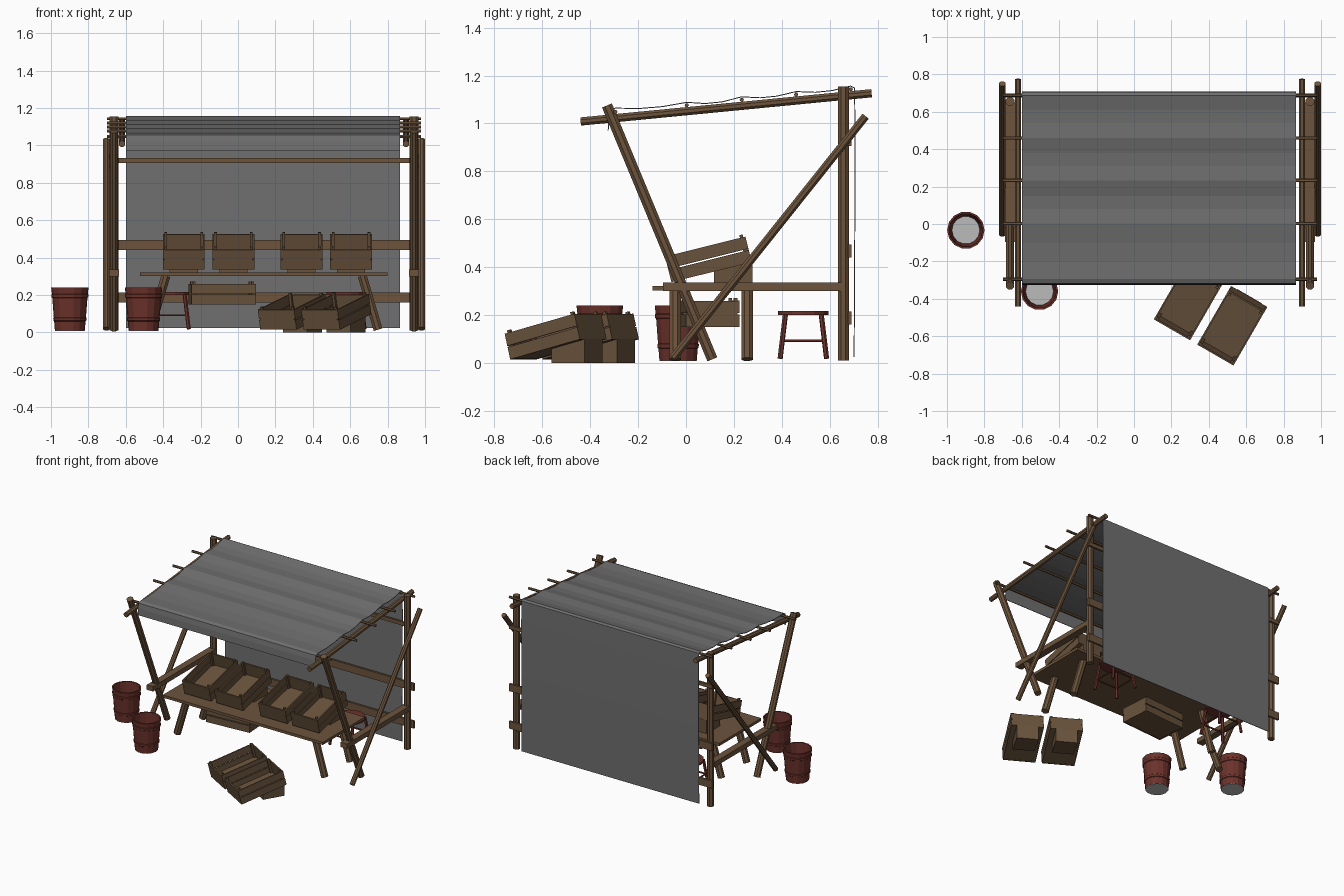
import bpy, bmesh, math
from mathutils import Vector, Matrix

if "Cube" in bpy.data.objects:
    bpy.data.objects.remove(bpy.data.objects["Cube"])

CX = 0.139  # symmetry plane of the stall


def material(name, col):
    m = bpy.data.materials.new(name)
    m.diffuse_color = (*col, 1)
    m.use_nodes = True
    m.node_tree.nodes["Principled BSDF"].inputs["Base Color"].default_value = m.diffuse_color
    return m


LOG = material("log brown", (0.15, 0.088, 0.045))
CRATE = material("crate brown", (0.14, 0.085, 0.045))
RED = material("painted red", (0.15, 0.032, 0.024))
CLOTH = material("canvas grey", (0.16, 0.16, 0.16))
PALE = material("pale grey", (0.5, 0.5, 0.5))


def finish(name, bm, mats, matrix=None):
    bmesh.ops.recalc_face_normals(bm, faces=bm.faces)
    me = bpy.data.meshes.new(name)
    bm.to_mesh(me)
    bm.free()
    for m in mats:
        me.materials.append(m)
    ob = bpy.data.objects.new(name, me)
    bpy.context.collection.objects.link(ob)
    if matrix:
        ob.matrix_world = matrix
    return ob


def add_box(bm, lo, hi):
    lo, hi = Vector(lo), Vector(hi)
    mat = Matrix.Translation((lo + hi) / 2) @ Matrix.Diagonal((*(hi - lo), 1))
    return bmesh.ops.create_cube(bm, size=1, matrix=mat)["verts"]


def add_log(bm, p, q, r, n=8):
    p, q = Vector(p), Vector(q)
    d = q - p
    mat = (Matrix.Translation((p + q) / 2) @ d.to_track_quat('Z', 'Y').to_matrix().to_4x4()
           @ Matrix.Rotation(math.pi / n, 4, 'Z'))
    bmesh.ops.create_cone(bm, cap_ends=True, segments=n, radius1=r, radius2=r,
                          depth=d.length, matrix=mat)


def log(name, p, q, r, mat=LOG, n=8):
    bm = bmesh.new()
    add_log(bm, p, q, r, n)
    return finish(name, bm, [mat])


def box(name, lo, hi, mat=LOG):
    bm = bmesh.new()
    add_box(bm, lo, hi)
    return finish(name, bm, [mat])


# side frames: post, leaning front pole, brace, rafter and rail
for side, s in (("left", -1), ("right", 1)):
    px, bx, rx = CX + s * 0.802, CX + s * 0.843, CX + s * 0.759
    log(side + "_back_post", (px, 0.657, 0.01), (px, 0.657, 1.155), 0.025)
    log(side + "_leaning_post", (px, 0.11, 0.015), (px, -0.33, 1.075), 0.024)
    log(side + "_brace", (bx, -0.055, 0.02), (bx, 0.75, 1.03), 0.018)
    log(side + "_rafter", (rx, -0.44, 1.008), (rx, 0.775, 1.126), 0.0185)
    box(side + "_rail", (px - 0.026, -0.095, 0.3), (px + 0.026, 0.65, 0.336))

# roof purlins
for y in (-0.295, 0.003, 0.233, 0.46, 0.688):
    z = 1.05 + 0.0967 * y + 0.026
    log("purlin", (CX - 0.84, y, z), (CX + 0.84, y, z), 0.009, n=6)

# planks across the back posts
for z0, z1 in ((0.905, 0.932), (0.44, 0.495), (0.16, 0.215)):
    box("back_plank", (CX - 0.84, 0.677, z0), (CX + 0.84, 0.692, z1))

# canvas: front valance, sagging roof and back curtain
profile = [(-0.325, 0.97), (-0.322, 1.02), (-0.316, 1.055), (-0.295, 1.064), (-0.2, 1.062),
           (-0.1, 1.07), (0.003, 1.088), (0.08, 1.083), (0.15, 1.09), (0.233, 1.111),
           (0.31, 1.107), (0.38, 1.114), (0.46, 1.133), (0.54, 1.13), (0.61, 1.137),
           (0.688, 1.156), (0.703, 1.148), (0.706, 1.0), (0.705, 0.6), (0.702, 0.025)]
bm = bmesh.new()
rows = [[bm.verts.new((x, y, z)) for y, z in profile] for x in (-0.6, 0.867)]
for i in range(len(profile) - 1):
    bm.faces.new((rows[0][i], rows[1][i], rows[1][i + 1], rows[0][i + 1]))
canvas = finish("canvas", bm, [CLOTH])
sol = canvas.modifiers.new("thickness", 'SOLIDIFY')
sol.thickness = 0.004
sol.offset = 0

# table with splayed legs
box("table_top", (-0.524, -0.14, 0.302), (0.8, 0.355, 0.322))
for s in (-1, 1):
    for y in (-0.045, 0.255):
        log("table_leg", (CX + s * 0.61, y, 0.015), (CX + s * 0.525, y, 0.303), 0.026)

# crate mesh: origin at the middle of the bottom front edge
W, L, T = 0.112, 0.346, 0.009
bm = bmesh.new()
add_box(bm, (-W + T, T, 0.002), (W - T, L - T, 0.012))
for z0, z1 in ((0.0, 0.052), (0.058, 0.11)):
    for s in (-1, 1):
        x0, x1 = sorted((s * W, s * (W - T)))
        add_box(bm, (x0, 0, z0), (x1, L, z1))
for y in (0, L - T):
    add_box(bm, (-W + T, y, 0), (W - T, y + T, 0.108))
for s in (-1, 1):
    x0, x1 = sorted((s * (W - T), s * (W - 2.6 * T)))
    for y in (T, L - 2.6 * T):
        add_box(bm, (x0, y, 0.012), (x1, y + 1.6 * T, 0.122))
stored = finish("stored_crate", bm, [CRATE],
                Matrix.Translation((0.088, 0.112, 0.15)) @ Matrix.Rotation(math.radians(94), 4, 'Z'))

# wedge that props up a display crate
TILT = math.radians(14)
bm = bmesh.new()
for v in add_box(bm, (-0.075, 0.03, 0), (0.075, 0.19, 0.1)):
    if v.co.z > 0.05:
        v.co.z = 0.015 + (v.co.y + 0.148) * math.tan(TILT)
wedge_mesh = finish("crate_prop", bm, [CRATE])

# display crates: four on the table, two on the ground
spots = [(x, 0.087, 0.322, 0) for x in (-0.29, -0.025, 0.34, 0.605)]
spots += [(0.29, -0.415, 0, -30), (0.522, -0.55, 0, -30)]
for i, (x, y, z, a) in enumerate(spots):
    base = Matrix.Translation((x, y, z)) @ Matrix.Rotation(math.radians(a), 4, 'Z')
    crate = bpy.data.objects.new("display_crate", stored.data)
    bpy.context.collection.objects.link(crate)
    crate.matrix_world = base @ Matrix.Translation((0, -0.148, 0.015)) @ Matrix.Rotation(TILT, 4, 'X')
    prop = wedge_mesh
    if i:
        prop = bpy.data.objects.new("crate_prop", wedge_mesh.data)
        bpy.context.collection.objects.link(prop)
    prop.matrix_world = base

# buckets: lathed wall with two hoops and a pale bottom
wall = [(0.08, 0.01), (0.084, 0.06), (0.088, 0.063), (0.089, 0.078), (0.086, 0.081),
        (0.094, 0.185), (0.098, 0.188), (0.099, 0.203), (0.096, 0.206), (0.1, 0.24),
        (0.09, 0.24), (0.074, 0.01)]
for x, y in ((-0.899, -0.033), (-0.505, -0.36)):
    bm = bmesh.new()
    n = 14
    rings = [[bm.verts.new((r * math.cos(2 * math.pi * k / n), r * math.sin(2 * math.pi * k / n), z))
              for k in range(n)] for r, z in wall]
    for j in range(len(wall)):
        a, b = rings[j], rings[(j + 1) % len(wall)]
        for k in range(n):
            bm.faces.new((a[k], a[(k + 1) % n], b[(k + 1) % n], b[k]))
    finish("bucket", bm, [RED], Matrix.Translation((x, y, 0)))
    log("bucket_bottom", (x, y, 0.008), (x, y, 0.014), 0.079, PALE, n)

# round stools with splayed legs and stretchers
for x in (-0.36, 0.58):
    y = 0.49
    log("stool_seat", (x, y, 0.2), (x, y, 0.216), 0.108, RED, 14)
    bm = bmesh.new()
    corners = [(-1, -1), (1, -1), (1, 1), (-1, 1)]
    for (a, b), (c, d) in zip(corners, corners[1:] + corners[:1]):
        add_log(bm, (x + a * 0.097, y + b * 0.097, 0.018), (x + a * 0.075, y + b * 0.075, 0.201), 0.011, 6)
        add_log(bm, (x + a * 0.087, y + b * 0.087, 0.092), (x + c * 0.087, y + d * 0.087, 0.092), 0.006, 6)
    finish("stool_legs", bm, [RED])
